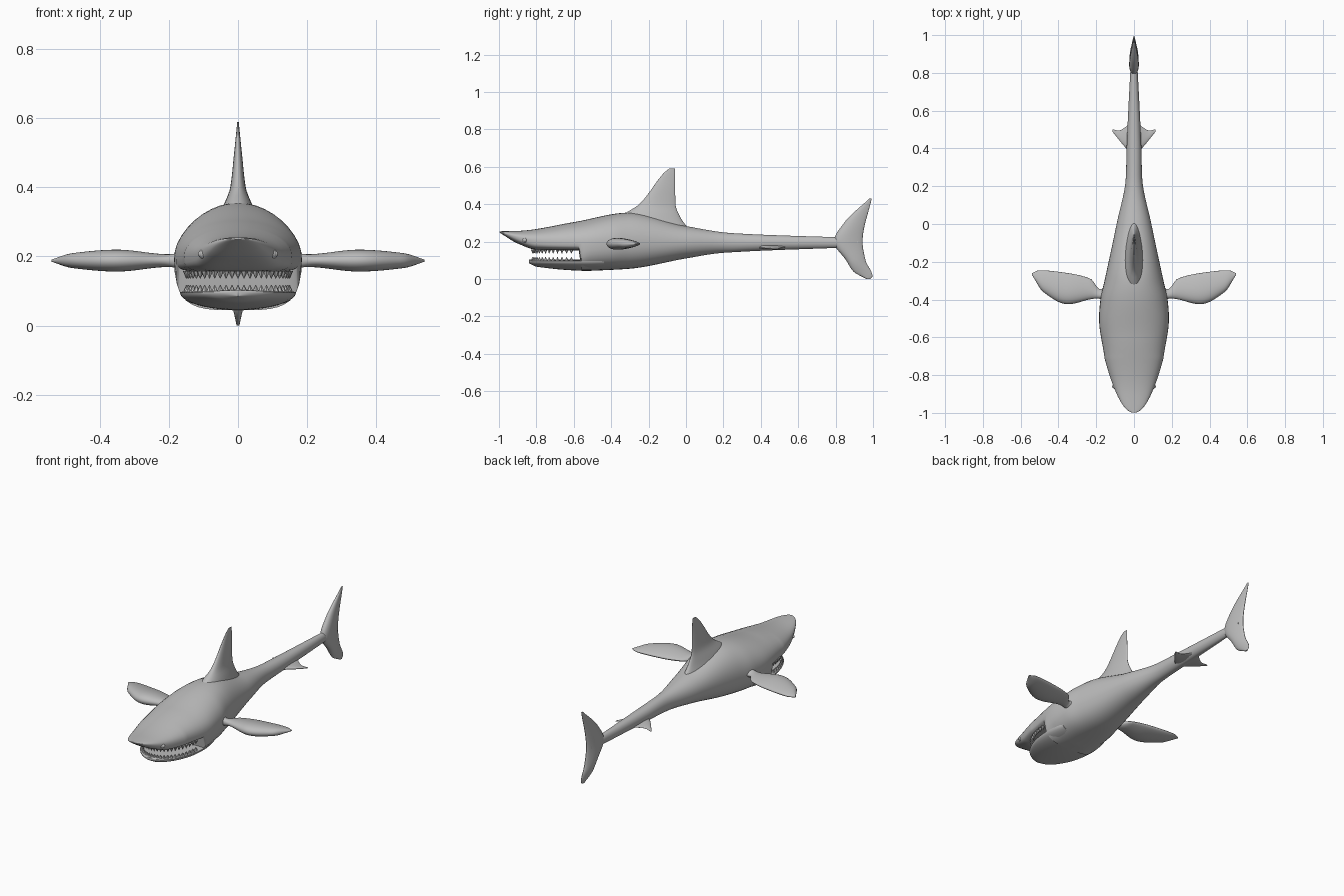
import bpy, bmesh, math
from mathutils import Matrix

if "Cube" in bpy.data.objects:
    bpy.data.objects.remove(bpy.data.objects["Cube"])

grey = bpy.data.materials.new("shark grey")
grey.use_nodes = True
grey.diffuse_color = (0.5, 0.5, 0.5, 1)
grey.node_tree.nodes["Principled BSDF"].inputs["Base Color"].default_value = grey.diffuse_color


def finish(name, bm, angle=50):
    """Turn the bmesh into a shaded object in the scene."""
    bmesh.ops.recalc_face_normals(bm, faces=bm.faces)
    mesh = bpy.data.meshes.new(name)
    bm.to_mesh(mesh)
    bm.free()
    mesh.materials.append(grey)
    obj = bpy.data.objects.new(name, mesh)
    bpy.context.collection.objects.link(obj)
    bpy.ops.object.select_all(action="DESELECT")
    obj.select_set(True)
    bpy.context.view_layer.objects.active = obj
    bpy.ops.object.shade_smooth_by_angle(angle=math.radians(angle))


def curve(*points):
    """Smooth function through a few points, without overshoot."""
    gaps = list(zip(points, points[1:]))
    slopes = [(b[1] - a[1]) / (b[0] - a[0]) for a, b in gaps]
    inner = [2 * s * t / (s + t) if s * t > 0 else 0 for s, t in zip(slopes, slopes[1:])]
    tangents = [slopes[0]] + inner + [slopes[-1]]

    def value(x):
        x = min(max(x, points[0][0]), points[-1][0])
        index = next(i for i, (a, b) in enumerate(gaps) if x <= b[0])
        (start, low), (end, high) = gaps[index]
        width = end - start
        t = (x - start) / width
        ease = t * t * (3 - 2 * t)
        bend = t * (1 - t) * width * (tangents[index] * (1 - t) - tangents[index + 1] * t)
        return low + (high - low) * ease + bend
    return value


def loft(name, stations, ring, sides=40):
    """Skin a closed ring over the stations and cap both ends."""
    bm = bmesh.new()
    rings = [[bm.verts.new(ring(station, math.tau * k / sides)) for k in range(sides)]
             for station in stations]
    for a, b in zip(rings, rings[1:]):
        for k in range(sides):
            j = (k + 1) % sides
            bm.faces.new((a[k], a[j], b[j], b[k]))
    bm.faces.new(rings[0])
    bm.faces.new(rings[-1])
    finish(name, bm)


def oval(y, t, top, bottom, middle, width, power):
    """Rounded cross-section whose underside can be squarer than its back."""
    c, s = math.cos(t), math.sin(t)
    power, edge = (2.1, top) if s > 0 else (power, bottom)
    x = width * math.copysign(abs(c) ** (2 / power), c)
    return x, y, middle + (edge - middle) * abs(s) ** (2 / power)


def fin(name, low, high, lead, trail, thick, place):
    """Fin with a teardrop section, blunt in front and thin behind."""
    def ring(span, t):
        c = (1 - math.cos(t)) / 2
        front = lead(span)
        depth = thick(span) * math.sin(t) * 1.3 * (1 - c / 2)
        return place(span, front + (trail(span) - front) * c, depth)
    steps = 36
    loft(name, [low + (high - low) * (1 - math.cos(math.pi * i / steps)) / 2
                for i in range(steps + 1)], ring)


# Body: the underside steps up from belly to snout at the back of the mouth
back_line = curve((-1, 0.255), (-0.9, 0.257), (-0.6, 0.304), (-0.3, 0.355),
                  (0, 0.283), (0.25, 0.245), (0.9, 0.22))
snout_line = curve((-1, 0.25), (-0.9, 0.19), (-0.8, 0.157), (-0.5, 0.15))
belly_line = curve((-0.5, 0.044), (-0.3, 0.055), (0, 0.11), (0.2, 0.14), (0.9, 0.17))
middle_line = curve((-1, 0.252), (-0.8, 0.205), (-0.5, 0.193), (1, 0.195))
half_width = curve((-0.7, 0.157), (-0.5, 0.185), (-0.4, 0.178), (-0.3, 0.156),
                   (0, 0.092), (0.25, 0.043), (0.4, 0.039), (0.9, 0.015))
squareness = curve((-1, 2), (-0.7, 4), (-0.6, 4), (-0.5, 2.7), (0, 2))
MOUTH_BACK = -0.57


def body_ring(y, t):
    under = snout_line if y < MOUTH_BACK else belly_line
    width = min(0.29 * math.sqrt(y + 1), half_width(y))
    return oval(y, t, back_line(y), under(y), middle_line(y), width, squareness(y))


STEPS = 120
loft("body", [-1 + 1.92 * ((i + 1) / STEPS) ** 1.4 for i in range(STEPS)], body_ring)

# Lower jaw: a shallow bowl that runs back into the belly
jaw_bottom = curve((-0.84, 0.085), (-0.8, 0.066), (-0.55, 0.045), (-0.4, 0.055))


def jaw_ring(angle, t):
    y = -0.56 - 0.28 * math.cos(angle)
    width = max(0.168 * math.sin(angle), 0.005)
    return oval(y, t, 0.103, jaw_bottom(y), 0.096, width, 2)


loft("lower_jaw", [math.radians(4 * i) for i in range(30)], jaw_ring)


# Upright fins, spanning in height
def upright(span, chord, depth):
    return depth, chord, span


fin("dorsal_fin", 0.25, 0.59,
    curve((0.25, -0.42), (0.34, -0.34), (0.4, -0.25), (0.57, -0.115), (0.59, -0.09)),
    curve((0.25, 0.03), (0.33, -0.03), (0.4, -0.056), (0.59, -0.06)),
    curve((0.25, 0.075), (0.34, 0.044), (0.4, 0.022), (0.5, 0.011), (0.59, 0.002)), upright)
fin("tail_fin", 0, 0.43,
    curve((0, 0.965), (0.04, 0.895), (0.1, 0.856), (0.2, 0.79), (0.3, 0.845), (0.43, 0.98)),
    curve((0, 0.985), (0.015, 0.997), (0.1, 0.96), (0.2, 0.944), (0.43, 0.993)),
    curve((0, 0.004), (0.1, 0.022), (0.2, 0.025), (0.43, 0.003)), upright)

for side, word in ((1, "left"), (-1, "right")):
    # Paired fins, spanning sideways
    fin(word + "_pectoral_fin", 0.14, 0.54,
        curve((0.14, -0.4), (0.2, -0.395), (0.35, -0.425), (0.48, -0.36), (0.54, -0.27)),
        curve((0.14, -0.33), (0.18, -0.345), (0.23, -0.29), (0.35, -0.26), (0.5, -0.245),
              (0.54, -0.26)),
        curve((0.14, 0.03), (0.2, 0.018), (0.35, 0.031), (0.48, 0.021), (0.54, 0.003)),
        lambda span, chord, depth: (side * span, chord, 0.188 + depth))
    fin(word + "_pelvic_fin", 0, 0.115,
        curve((0, 0.36), (0.05, 0.41), (0.115, 0.49)),
        curve((0, 0.56), (0.05, 0.51), (0.08, 0.495), (0.115, 0.502)),
        curve((0, 0.018), (0.05, 0.008), (0.115, 0.002)),
        lambda span, chord, depth: (side * span, chord, 0.174 - span / 8 + depth))

    # Eye with a raised rim
    for part, radius, x in (("eye_rim", 0.015, 0.098), ("eye", 0.009, 0.107)):
        bm = bmesh.new()
        bmesh.ops.create_uvsphere(bm, u_segments=20, v_segments=12, radius=radius)
        bmesh.ops.translate(bm, vec=(side * x, -0.86, 0.207), verts=bm.verts)
        finish(word + "_" + part, bm)

# Tooth rows following the rounded jaw line
COUNT = 27
for name, height, flip in (("upper_teeth", 0.147, math.pi), ("lower_teeth", 0.107, 0)):
    bm = bmesh.new()
    for i in range(COUNT):
        angle = math.pi * (i + 0.5) / COUNT
        x, y = 0.15 * math.cos(angle), -0.6 - 0.22 * math.sin(angle)
        place = (Matrix.Translation((x, y, height)) @ Matrix.Rotation(angle, 4, "Z")
                 @ Matrix.Rotation(flip, 4, "X"))
        bmesh.ops.create_cone(bm, cap_ends=True, segments=6, radius1=0.011, radius2=0.001,
                              depth=0.022, matrix=place)
    finish(name, bm, 30)
